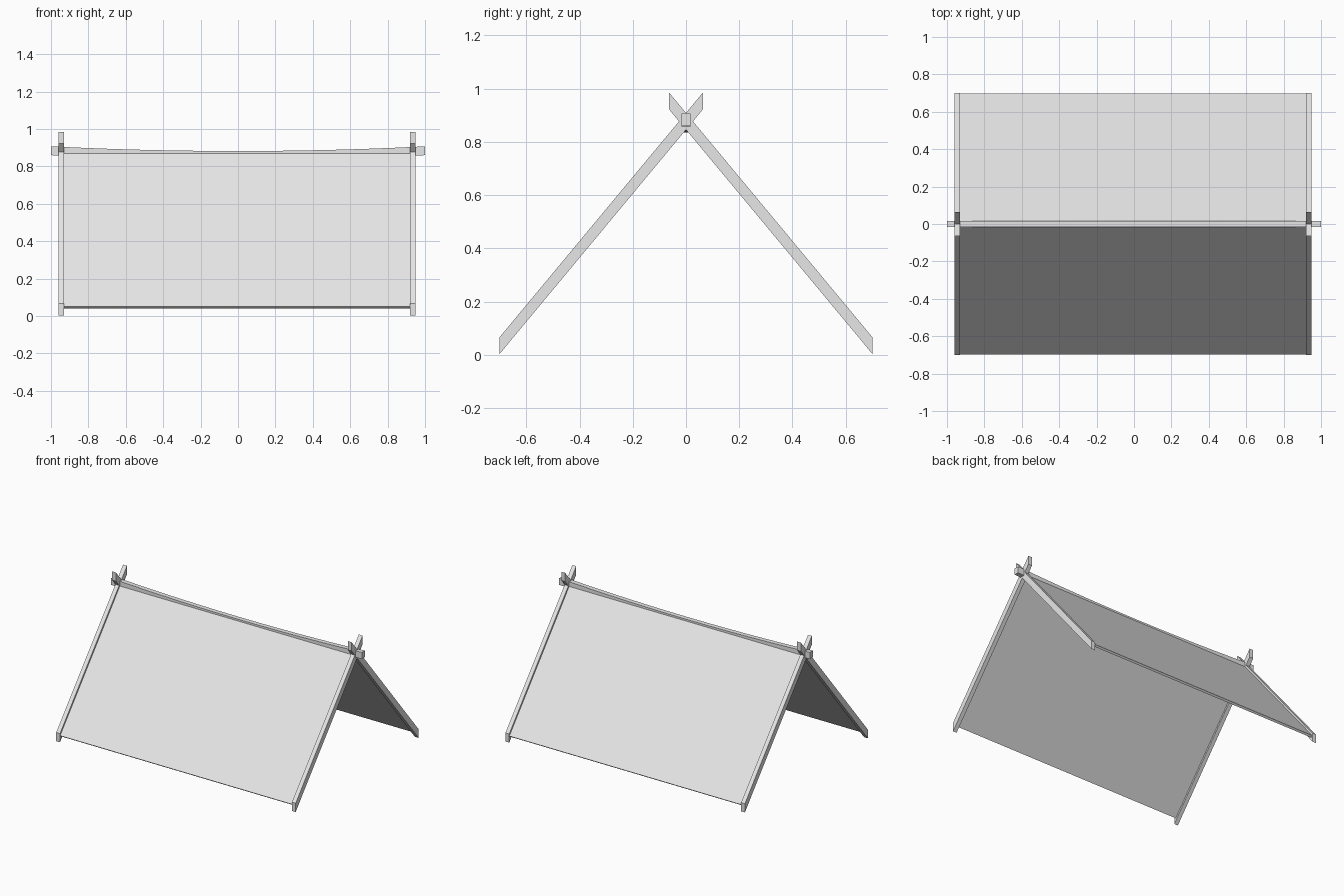
import bpy
import bmesh

cube = bpy.data.objects.get("Cube")
if cube:
    bpy.data.objects.remove(cube, do_unlink=True)

grey = bpy.data.materials.new("light_grey")
grey.use_nodes = True
grey.diffuse_color = (0.8, 0.8, 0.8, 1)
grey.node_tree.nodes["Principled BSDF"].inputs["Base Color"].default_value = (0.8, 0.8, 0.8, 1)


def loft(name, sections):
    """Skin a row of (x, yz outline) sections into a closed flat-sided solid."""
    bm = bmesh.new()
    rings = [[bm.verts.new((x, y, z)) for y, z in outline] for x, outline in sections]
    for a, b in zip(rings, rings[1:]):
        for i in range(len(a)):
            j = (i + 1) % len(a)
            bm.faces.new((a[i], a[j], b[j], b[i]))
    bm.faces.new(rings[0])
    bm.faces.new(rings[-1])
    bmesh.ops.recalc_face_normals(bm, faces=bm.faces)
    mesh = bpy.data.meshes.new(name)
    bm.to_mesh(mesh)
    bm.free()
    mesh.materials.append(grey)
    obj = bpy.data.objects.new(name, mesh)
    bpy.context.collection.objects.link(obj)
    return obj


# Outlines of the front slope; the back slope mirrors them
pole = [(-0.70, 0.004), (0.063, 0.922), (0.063, 0.985), (-0.70, 0.067)]
panel = [(-0.686, 0.041), (-0.001, 0.864), (-0.013, 0.874), (-0.698, 0.051)]

left_inner, right_inner, pole_width = 0.92, -0.93, 0.03
for side, sign in (("front", 1), ("back", -1)):
    pole_outline = [(y * sign, z) for y, z in pole]
    panel_outline = [(y * sign, z) for y, z in panel]
    # Crossed poles at both ends
    loft(side + "_left_pole", [(left_inner, pole_outline), (left_inner + pole_width, pole_outline)])
    loft(side + "_right_pole", [(right_inner - pole_width, pole_outline), (right_inner, pole_outline)])
    # Sloping panel held between the poles
    loft(side + "_panel", [(right_inner, panel_outline), (left_inner, panel_outline)])

# Ridge beam sagging towards the middle
steps, half_depth, height = 12, 0.017, 0.047
ridge = []
for i in range(steps + 1):
    x = -1 + 2 * i / steps
    top = 0.882 + 0.025 * x * x
    ridge.append((x, [(-half_depth, top - height), (half_depth, top - height),
                      (half_depth, top), (-half_depth, top)]))
loft("ridge_beam", ridge)
